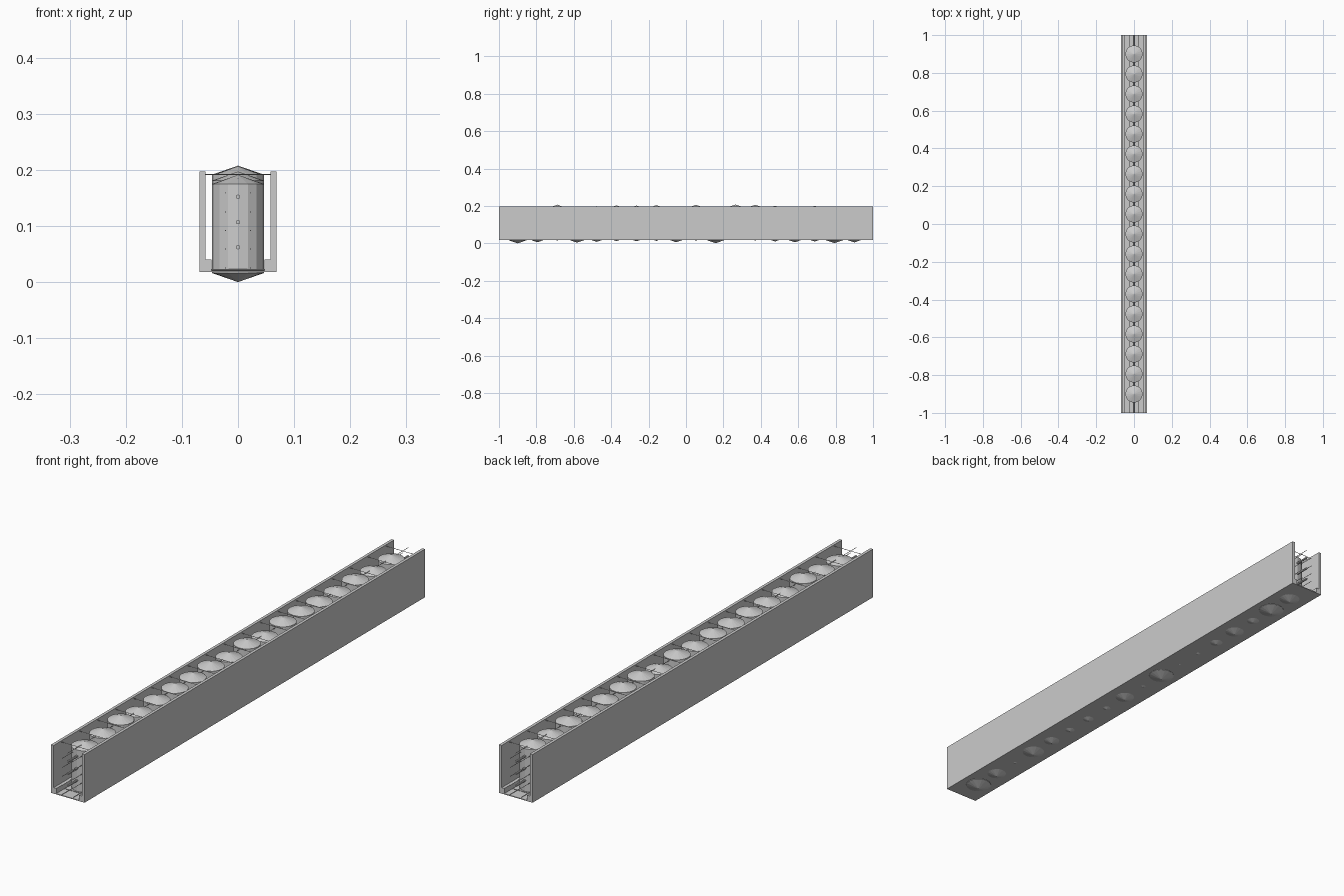
import bpy, math
from mathutils import Vector

if "Cube" in bpy.data.objects:
    bpy.data.objects.remove(bpy.data.objects["Cube"])


def box(name, x0, x1, y0, y1, z0, z1):
    bpy.ops.mesh.primitive_cube_add(size=1, location=((x0 + x1) / 2, (y0 + y1) / 2, (z0 + z1) / 2))
    o = bpy.context.object
    o.name = name
    o.scale = (x1 - x0, y1 - y0, z1 - z0)
    return o


def rod(name, a, b, r, sides=8):
    a, b = Vector(a), Vector(b)
    d = b - a
    bpy.ops.mesh.primitive_cylinder_add(vertices=sides, radius=r, depth=d.length, location=(a + b) / 2)
    o = bpy.context.object
    o.name = name
    o.rotation_euler = d.to_track_quat('Z', 'Y').to_euler()
    return o


def canister(name, y, z):
    # upright drum with a shallow cone at each end, made from a profile swept round z
    n = 16
    prof = [(0.046, 0.016), (0.046, 0.175)]
    verts = [(r * math.cos(2 * math.pi * i / n), r * math.sin(2 * math.pi * i / n), h)
             for r, h in prof for i in range(n)] + [(0, 0, 0), (0, 0, 0.191)]
    faces = []
    for i in range(n):
        j = (i + 1) % n
        faces += [(i, j, n + j, n + i), (j, i, 2 * n), (n + i, n + j, 2 * n + 1)]
    me = bpy.data.meshes.new(name)
    me.from_pydata(verts, [], faces)
    o = bpy.data.objects.new(name, me)
    o.location = (0, y, z)
    bpy.context.collection.objects.link(o)


# trough: side walls, floor and low inner ledges
for s, side in ((-1, "left"), (1, "right")):
    box(side + "_wall", *sorted((s * 0.058, s * 0.069)), -1, 1, 0.018, 0.197)
    box(side + "_ledge", *sorted((s * 0.047, s * 0.058)), -1, 1, 0.018, 0.040)
box("floor", -0.058, 0.058, -1, 1, 0.018, 0.021)

# row of canisters at slightly different heights
lifts = [0, .004, .016, .003, .008, .010, .007, .004, .015, .001,
         .015, .016, .015, .010, .005, .009, .001, .005]
lifts = [0, .006, .0155, .004, .008, .012, .011, .013, .006, .015,
         .001, .0165, .015, .010, .006, .010, .001, .005]
for i, lift in enumerate(lifts):
    canister("canister", -0.9 + i * 1.8 / 17, lift)

# lengthwise bars
for z in (0.062, 0.107, 0.152):
    rod("core_bar", (0, -1, z), (0, 1, z), 0.004)
rod("top_wire", (0, -1, 0.184), (0, 1, 0.184), 0.001, 6)
for x in (-0.022, 0.022):
    for z in (0.025, 0.059, 0.092, 0.125, 0.159):
        rod("side_wire", (x, -1, z), (x, 1, z), 0.001, 6)

# cross wires near the top and on the floor
for i in range(19):
    y = -0.953 + i * 1.906 / 18
    for z in (0.192, 0.022):
        rod("cross_wire", (-0.058, y, z), (0.058, y, z), 0.001, 6)
